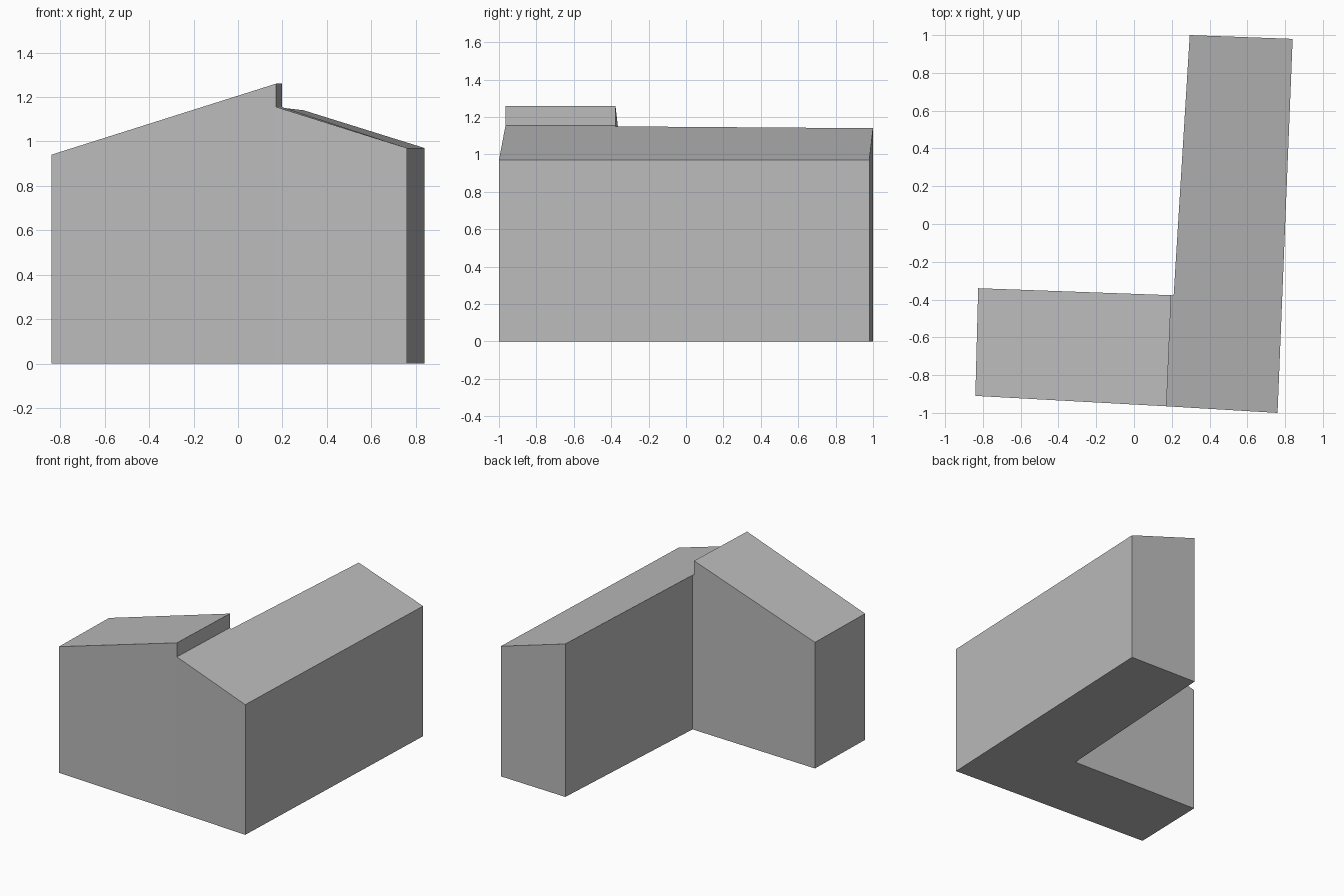
import bpy
import bmesh

cube = bpy.data.objects.get("Cube")
if cube:
    bpy.data.objects.remove(cube, do_unlink=True)

grey = bpy.data.materials.new("plain grey")
grey.use_nodes = True
grey.diffuse_color = (0.5, 0.5, 0.5, 1)
grey.node_tree.nodes["Principled BSDF"].inputs["Base Color"].default_value = (0.5, 0.5, 0.5, 1)


def wing(name, corners, shared, step=None):
    """Flat-sided wing from plan corners (x, y, roof height), counter-clockwise.
    The shared wall is left open, or closed only above the step heights."""
    bm = bmesh.new()
    floor = [bm.verts.new((x, y, 0)) for x, y, z in corners]
    roof = [bm.verts.new(c) for c in corners]
    bm.faces.new(floor[::-1])
    bm.faces.new(roof)
    for i in range(len(corners)):
        j = (i + 1) % len(corners)
        low = [floor[i], floor[j]]
        if i == shared:
            if not step:
                continue
            low = [bm.verts.new((*corners[k][:2], z)) for k, z in zip((i, j), step)]
        bm.faces.new((low[0], low[1], roof[j], roof[i]))
    mesh = bpy.data.meshes.new(name)
    bm.to_mesh(mesh)
    bm.free()
    mesh.materials.append(grey)
    obj = bpy.data.objects.new(name, mesh)
    bpy.context.collection.objects.link(obj)


# Short wing with a lean-to roof rising to the step
wing("short_wing",
     [(-0.84, -0.91, 0.94), (0.172, -0.965, 1.26), (0.197, -0.377, 1.26), (-0.825, -0.34, 0.94)],
     shared=1, step=(1.155, 1.155))

# Long wing with a roof falling to the outer wall
wing("long_wing",
     [(0.172, -0.965, 1.155), (0.76, -1.0, 0.97), (0.84, 0.98, 0.97),
      (0.295, 1.0, 1.14), (0.21, -0.378, 1.15), (0.197, -0.377, 1.155)],
     shared=5)
